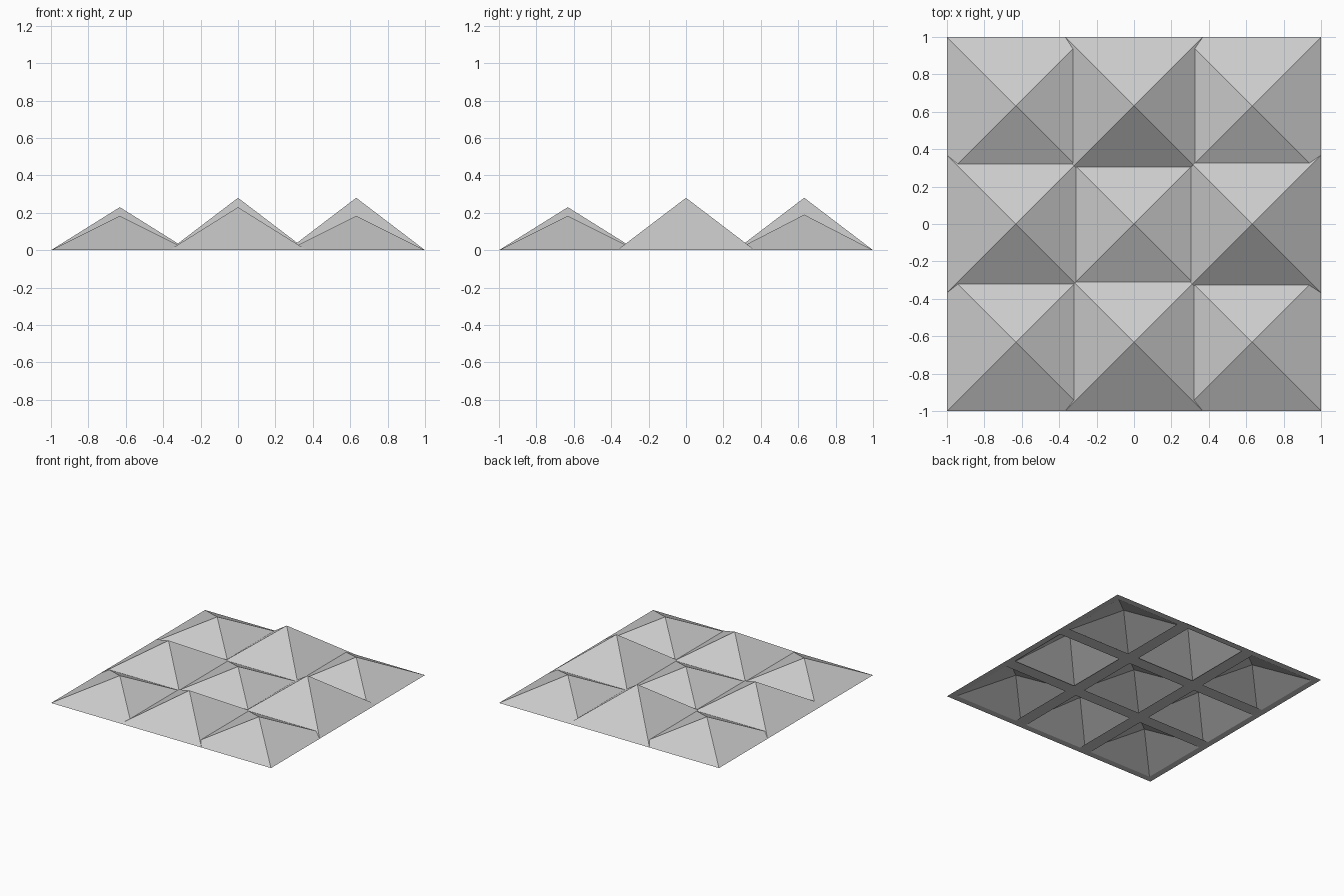
import bpy
import bmesh

cube = bpy.data.objects.get("Cube")
if cube:
    bpy.data.objects.remove(cube, do_unlink=True)

PITCH = 0.632   # spacing of pyramid centres
HALF = 0.368    # half width of each base; neighbours overlap
RIM = 0.052     # width of the flat bottom rim

grey = bpy.data.materials.new("light grey")
grey.use_nodes = True
colour = (0.6, 0.6, 0.6, 1)
grey.diffuse_color = colour
grey.node_tree.nodes["Principled BSDF"].inputs["Base Color"].default_value = colour


def hollow_pyramid(name, x, y, height):
    """Square pyramid shell, open below, with a flat bottom rim."""
    bm = bmesh.new()
    rings, tips = [], []
    for half in (HALF, HALF - RIM):
        rings.append([bm.verts.new((sx * half, sy * half, 0))
                      for sx, sy in ((-1, -1), (1, -1), (1, 1), (-1, 1))])
        tips.append(bm.verts.new((0, 0, height * half / HALF)))
    outer, inner = rings
    for i in range(4):
        j = (i + 1) % 4
        bm.faces.new((outer[i], outer[j], tips[0]))
        bm.faces.new((inner[j], inner[i], tips[1]))
        bm.faces.new((outer[j], outer[i], inner[i], inner[j]))
    mesh = bpy.data.meshes.new(name)
    bm.to_mesh(mesh)
    bm.free()
    mesh.materials.append(grey)
    obj = bpy.data.objects.new(name, mesh)
    obj.location = (x, y, 0)
    bpy.context.collection.objects.link(obj)


# Heights by row from front to back, each from right to left
heights = {
    "front": (0.183, 0.23, 0.183),
    "middle": (0.23, 0.185, 0.28),
    "back": (0.183, 0.28, 0.19),
}
for r, (row, values) in enumerate(heights.items()):
    for c, (side, height) in enumerate(zip(("right", "centre", "left"), values)):
        hollow_pyramid(f"{row}_{side}_pyramid", (c - 1) * PITCH, (r - 1) * PITCH, height)
